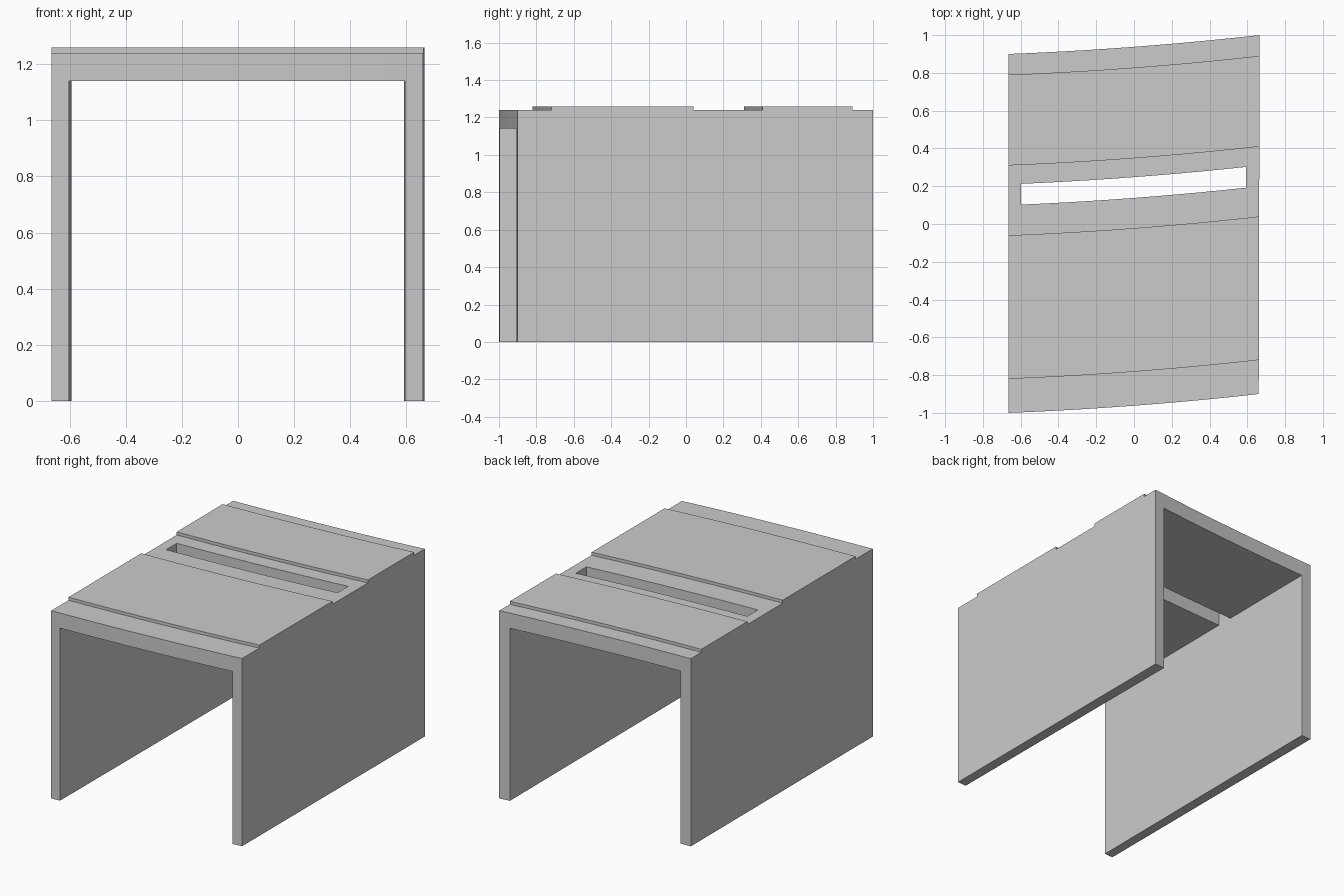
import bpy, bmesh

if "Cube" in bpy.data.objects:
    bpy.data.objects.remove(bpy.data.objects["Cube"])

X0, X1, STEPS = -0.665, 0.665, 10


def bow(x):
    """Backward drift of the bowed front and back edges."""
    t = (x - X0) / (X1 - X0)
    return 0.1 * (t - 0.48 * t * (1 - t))


def finish(bm, name):
    bmesh.ops.recalc_face_normals(bm, faces=bm.faces)
    mesh = bpy.data.meshes.new(name)
    bm.to_mesh(mesh)
    bm.free()
    obj = bpy.data.objects.new(name, mesh)
    bpy.context.collection.objects.link(obj)
    return obj


def sweep(name, profile, xa, xb, lean=0.0):
    """Carry a (y, z) profile across x along the bowed path."""
    bm = bmesh.new()
    rings = []
    for i in range(STEPS + 1):
        x = xa + (xb - xa) * i / STEPS
        ring = []
        for y, z in profile:
            yy = y + bow(x)
            dx = lean * (1 - yy) if i == STEPS else 0
            ring.append(bm.verts.new((x - dx, yy, z)))
        rings.append(ring)
    n = len(profile)
    for a, b in zip(rings, rings[1:]):
        for j in range(n):
            k = (j + 1) % n
            bm.faces.new((a[j], a[k], b[k], b[j]))
    bm.faces.new(rings[0])
    bm.faces.new(rings[-1])
    return finish(bm, name)


def prism(name, plan, z0, z1):
    """Upright block from a plan outline."""
    bm = bmesh.new()
    face = bm.faces.new([bm.verts.new((x, y, z0)) for x, y in plan])
    ext = bmesh.ops.extrude_face_region(bm, geom=[face])["geom"]
    top = [v for v in ext if isinstance(v, bmesh.types.BMVert)]
    bmesh.ops.translate(bm, verts=top, vec=(0, 0, z1 - z0))
    return finish(bm, name)


def cut(target, cutter):
    mod = target.modifiers.new("cut", "BOOLEAN")
    mod.operation, mod.solver, mod.object = "DIFFERENCE", "EXACT", cutter
    bpy.context.view_layer.objects.active = target
    bpy.ops.object.modifier_apply(modifier=mod.name)
    bpy.data.objects.remove(cutter)


# Outer body with two raised roof bands
LOW, HIGH = 1.24, 1.26
side = [(-1, 0), (-1, LOW), (-0.82, LOW), (-0.82, HIGH), (-0.06, HIGH),
        (-0.06, LOW), (0.31, LOW), (0.31, HIGH), (0.79, HIGH), (0.79, LOW),
        (0.90, LOW), (0.90, 0)]
body = sweep("tunnel_body", side, X0, X1, lean=0.0025)

# Open passage between the side walls, narrowing slightly to the back
cut(body, prism("passage_cutter",
                [(-0.604, -1.2), (0.596, -1.2), (0.592, 1.2), (-0.592, 1.2)], -0.2, 1.14))

# Narrow slot through the roof
cut(body, sweep("slot_cutter", [(0.10, 1.05), (0.10, 1.4), (0.21, 1.4), (0.21, 1.05)],
                -0.597, 0.594))
